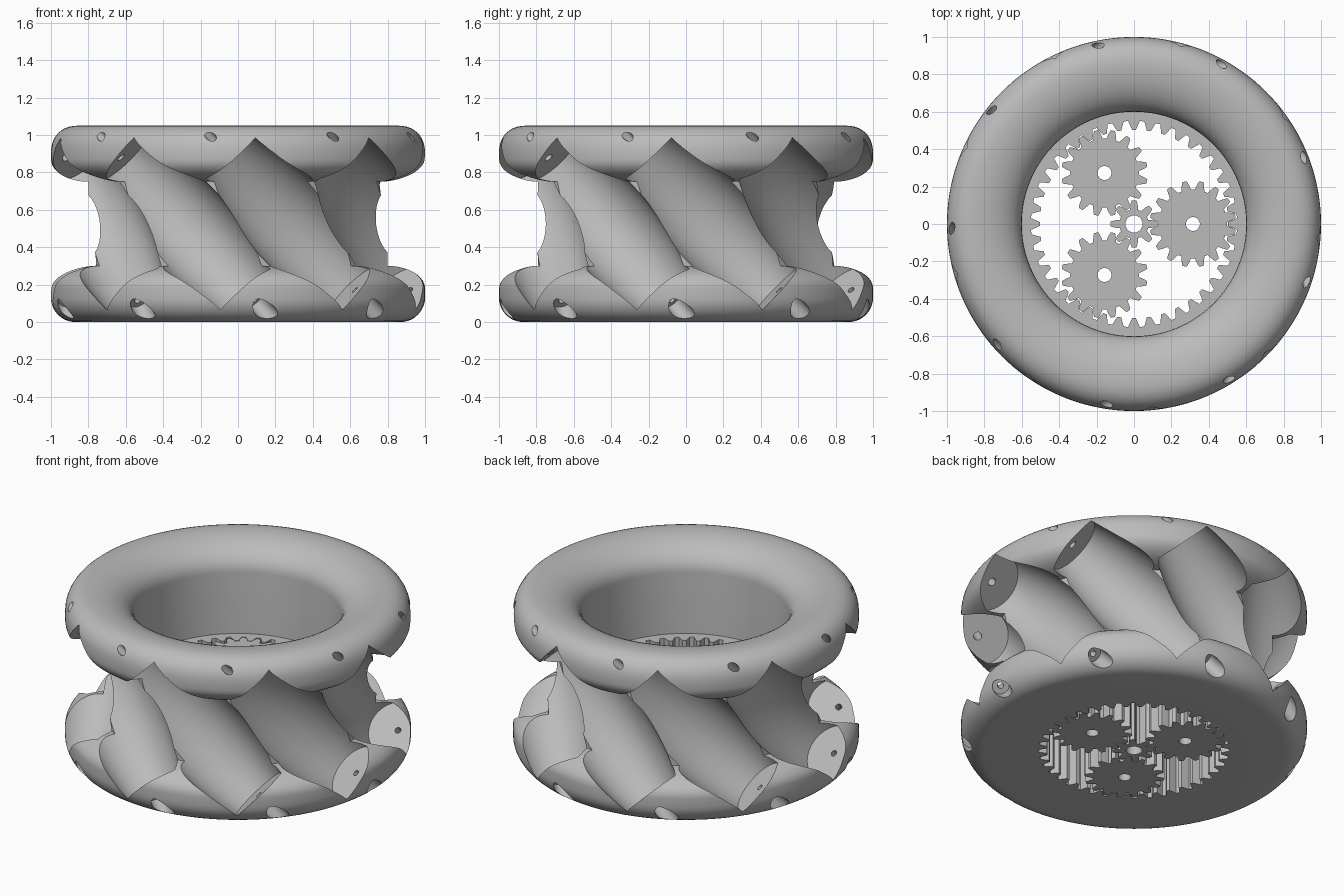
import bpy
import bmesh
from math import sin, cos, pi, radians, sqrt
from mathutils import Matrix, Vector

HEIGHT = 1.05
MID = HEIGHT / 2
GEAR_TOP = 0.49
ROLLERS = 9

old = bpy.data.objects.get("Cube")
if old:
    bpy.data.objects.remove(old, do_unlink=True)

grey = bpy.data.materials.new("plain_grey")
grey.use_nodes = True
grey.diffuse_color = (0.5, 0.5, 0.5, 1)
grey.node_tree.nodes["Principled BSDF"].inputs["Base Color"].default_value = (0.5, 0.5, 0.5, 1)


def add_object(name, bm):
    bmesh.ops.recalc_face_normals(bm, faces=bm.faces)
    mesh = bpy.data.meshes.new(name)
    bm.to_mesh(mesh)
    bm.free()
    mesh.materials.append(grey)
    obj = bpy.data.objects.new(name, mesh)
    bpy.context.collection.objects.link(obj)
    return obj


def smooth(obj, angle):
    bpy.ops.object.select_all(action='DESELECT')
    obj.select_set(True)
    bpy.context.view_layer.objects.active = obj
    bpy.ops.object.shade_smooth_by_angle(angle=radians(angle))


def lathe(name, profile, steps, closed):
    """Spin (radius, z) points around the z axis."""
    bm = bmesh.new()
    verts = [bm.verts.new((r, 0, z)) for r, z in profile]
    edges = [bm.edges.new(pair) for pair in zip(verts, verts[1:])]
    if closed:
        edges.append(bm.edges.new((verts[-1], verts[0])))
    bmesh.ops.spin(bm, geom=verts + edges, axis=(0, 0, 1), cent=(0, 0, 0),
                   angle=2 * pi, steps=steps, use_duplicate=False)
    bmesh.ops.remove_doubles(bm, verts=bm.verts, dist=0.0001)
    return add_object(name, bm)


def arc(cx, cz, a, b, start, end, power=2.0, n=10):
    """Points on a rounded (super)elliptic arc, angles in degrees."""
    points = []
    for i in range(n + 1):
        t = radians(start + (end - start) * i / n)
        c, s = cos(t), sin(t)
        c = abs(c) ** (2 / power) * (1 if c > 0 else -1)
        s = abs(s) ** (2 / power) * (1 if s > 0 else -1)
        points.append((cx + a * c, cz + b * s))
    return points


# Wheel body: rounded top rim, waist, and bottom rim with a flat base
profile = [(0.6, 0.0)]
profile += arc(0.87, 0.13, 0.13, 0.13, -90, 0)
profile += arc(0.8, 0.18, 0.2, 0.12, 0, 90)
profile += arc(0.8, 0.87, 0.2, 0.12, -90, 0)
profile += arc(0.85, 0.9, 0.15, 0.15, 0, 90, power=2.3)
profile += arc(0.85, 0.88, 0.25, 0.17, 90, 180)[1:]
wheel = lathe("wheel_body", profile, 144, True)

# Roller pocket cutter: barrel, axle pin and counterbore in one turned shape
HALF, R_MID, R_END = 0.5, 0.245, 0.178
barrel = []
for i in range(17):
    s = -HALF + 2 * HALF * i / 16
    barrel.append((R_MID - (R_MID - R_END) * (s / HALF) ** 2, s))
cutter_profile = [(0, -0.8), (0.024, -0.8), (0.024, -HALF)] + barrel
cutter_profile += [(0.018, HALF), (0.018, 0.58), (0.05, 0.58), (0.05, 0.8), (0, 0.8)]

cutters = []
for k in range(ROLLERS):
    phi = radians(10) + 2 * pi * k / ROLLERS
    out = Vector((cos(phi), sin(phi), 0))
    tangent = Vector((-sin(phi), cos(phi), 0))
    axis = (tangent - Vector((0, 0, 1))) / sqrt(2)
    side = axis.cross(out)
    frame = Matrix((out, side, axis)).transposed().to_4x4()
    frame.translation = out * 0.855 + Vector((0, 0, MID))
    cutter = lathe("pocket_cutter", cutter_profile, 48, False)
    cutter.data.transform(frame)
    cutter.hide_render = True
    cutters.append(cutter)
    mod = wheel.modifiers.new("pocket", 'BOOLEAN')
    mod.operation = 'DIFFERENCE'
    mod.solver = 'EXACT'
    mod.object = cutter

# Bake the pockets into the body and drop the cutters
bpy.context.view_layer.update()
depsgraph = bpy.context.evaluated_depsgraph_get()
carved = bpy.data.meshes.new_from_object(wheel.evaluated_get(depsgraph))
wheel.modifiers.clear()
wheel.data = carved
carved.materials.clear()
carved.materials.append(grey)
for cutter in cutters:
    bpy.data.objects.remove(cutter, do_unlink=True)
smooth(wheel, 30)

# Tooth shape: position within one pitch, and height in modules
TOOTH = [(-0.24, 0.0), (-0.13, 0.8), (0.13, 0.8), (0.24, 0.0), (0.36, -1.0), (0.64, -1.0)]
MODULE = 0.315 / 12


def gear(name, teeth, other_radius, centre=(0, 0), phase=0.0, inward=False):
    """Toothed ring between the tooth outline and a plain circle."""
    bm = bmesh.new()
    rings = [[], [], [], []]
    for k in range(teeth):
        for frac, height in TOOTH:
            a = 2 * pi * (k + frac + phase) / teeth
            r = MODULE * (teeth / 2 + (-height if inward else height))
            for ring, radius, z in zip(rings, (r, r, other_radius, other_radius),
                                       (0, GEAR_TOP, GEAR_TOP, 0)):
                ring.append(bm.verts.new((centre[0] + radius * cos(a),
                                          centre[1] + radius * sin(a), z)))
    n = len(rings[0])
    for j in range(4):
        p, q = rings[j], rings[(j + 1) % 4]
        for i in range(n):
            bm.faces.new((p[i], p[(i + 1) % n], q[(i + 1) % n], q[i]))
    obj = add_object(name, bm)
    smooth(obj, 20)
    return obj


# Planetary gear set in the base
gear("ring_gear", 40, 0.602, inward=True)
gear("sun_gear", 8, 0.046)
for k in range(3):
    a = 2 * pi * k / 3
    gear("planet_gear_%d" % (k + 1), 16, 0.037,
         centre=(0.315 * cos(a), 0.315 * sin(a)), phase=0.5)
